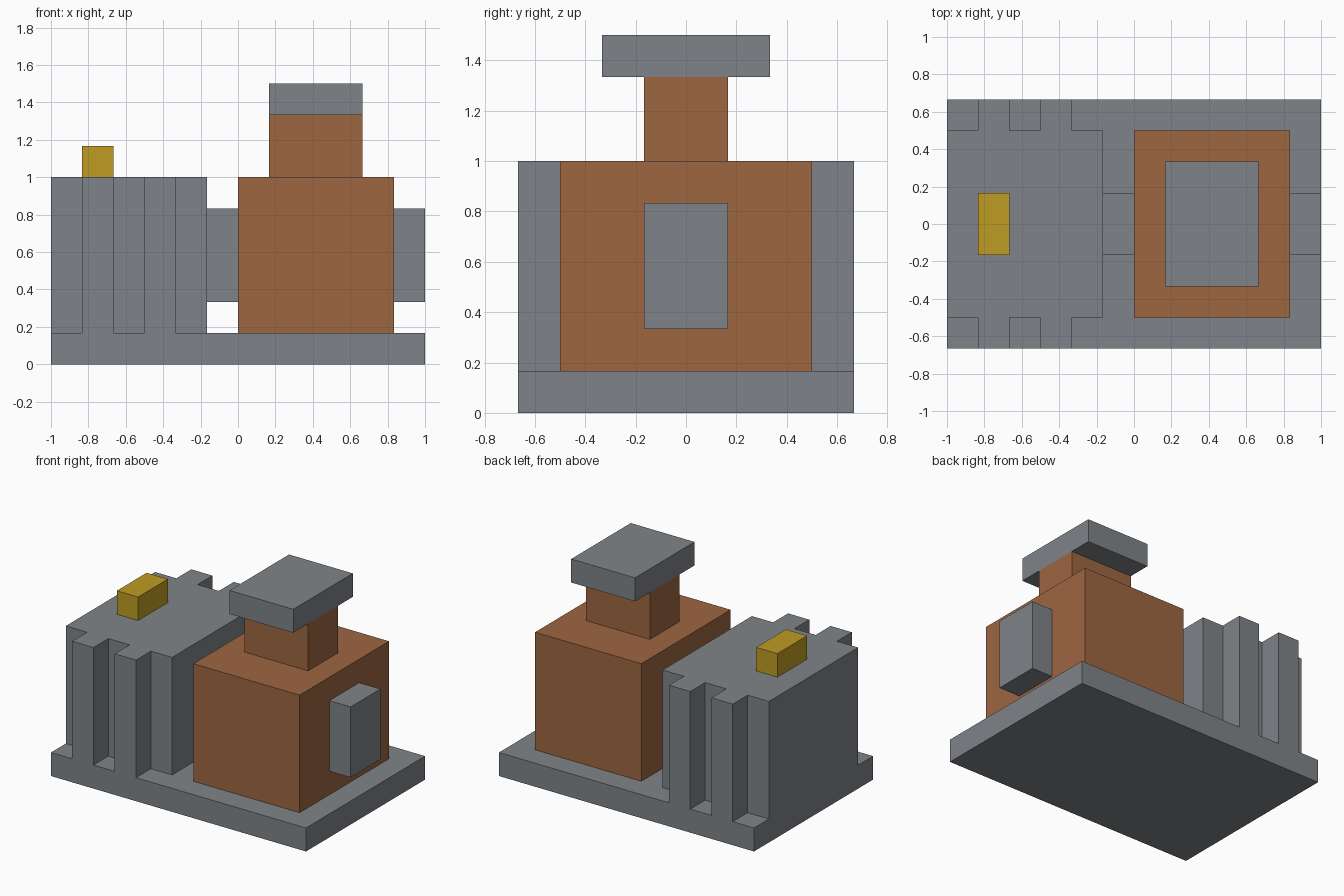
import bpy
import bmesh
from mathutils import Vector

cube = bpy.data.objects.get("Cube")
if cube:
    bpy.data.objects.remove(cube, do_unlink=True)

U = 1 / 6  # modelling grid: every part snaps to sixths


def material(name, rgb):
    mat = bpy.data.materials.new(name)
    mat.use_nodes = True
    colour = (*rgb, 1.0)
    mat.diffuse_color = colour
    mat.node_tree.nodes["Principled BSDF"].inputs["Base Color"].default_value = colour
    return mat


steel = material("steel grey", (0.212, 0.231, 0.250))
copper = material("copper brown", (0.337, 0.133, 0.053))
brass = material("brass yellow", (0.520, 0.332, 0.017))


def prism(name, outline, z0, z1, mat):
    """Extrude an xy outline (anticlockwise, in grid units) from z0 to z1."""
    bm = bmesh.new()
    face = bm.faces.new([bm.verts.new((x * U, y * U, z0 * U)) for x, y in outline])
    top = bmesh.ops.extrude_face_region(bm, geom=[face])["geom"]
    bmesh.ops.translate(bm, vec=Vector((0, 0, (z1 - z0) * U)),
                        verts=[v for v in top if isinstance(v, bmesh.types.BMVert)])
    bmesh.ops.recalc_face_normals(bm, faces=bm.faces)
    mesh = bpy.data.meshes.new(name)
    bm.to_mesh(mesh)
    bm.free()
    mesh.materials.append(mat)
    obj = bpy.data.objects.new(name, mesh)
    bpy.context.collection.objects.link(obj)
    return obj


def box(name, x0, x1, half_y, z0, z1, mat):
    outline = [(x0, -half_y), (x1, -half_y), (x1, half_y), (x0, half_y)]
    return prism(name, outline, z0, z1, mat)


# Base slab
box("base_plate", -6, 6, 4, 0, 1, steel)

# Ribbed housing: two ribs on each long side, mirrored across y
side = [(-6, -3)]
for x in (-5, -3):
    side += [(x, -3), (x, -4), (x + 1, -4), (x + 1, -3)]
side.append((-1, -3))
prism("ribbed_housing", side + [(x, -y) for x, y in reversed(side)], 1, 6, steel)
box("terminal_block", -5, -4, 1, 6, 7, brass)

# Main body with neck and cap
box("main_body", 0, 5, 3, 1, 6, copper)
box("neck", 1, 4, 1, 6, 8, copper)
box("cap", 1, 4, 2, 8, 9, steel)

# Shaft pieces on either side of the main body
box("coupling", -1, 0, 1, 2, 5, steel)
box("end_plate", 5, 6, 1, 2, 5, steel)
